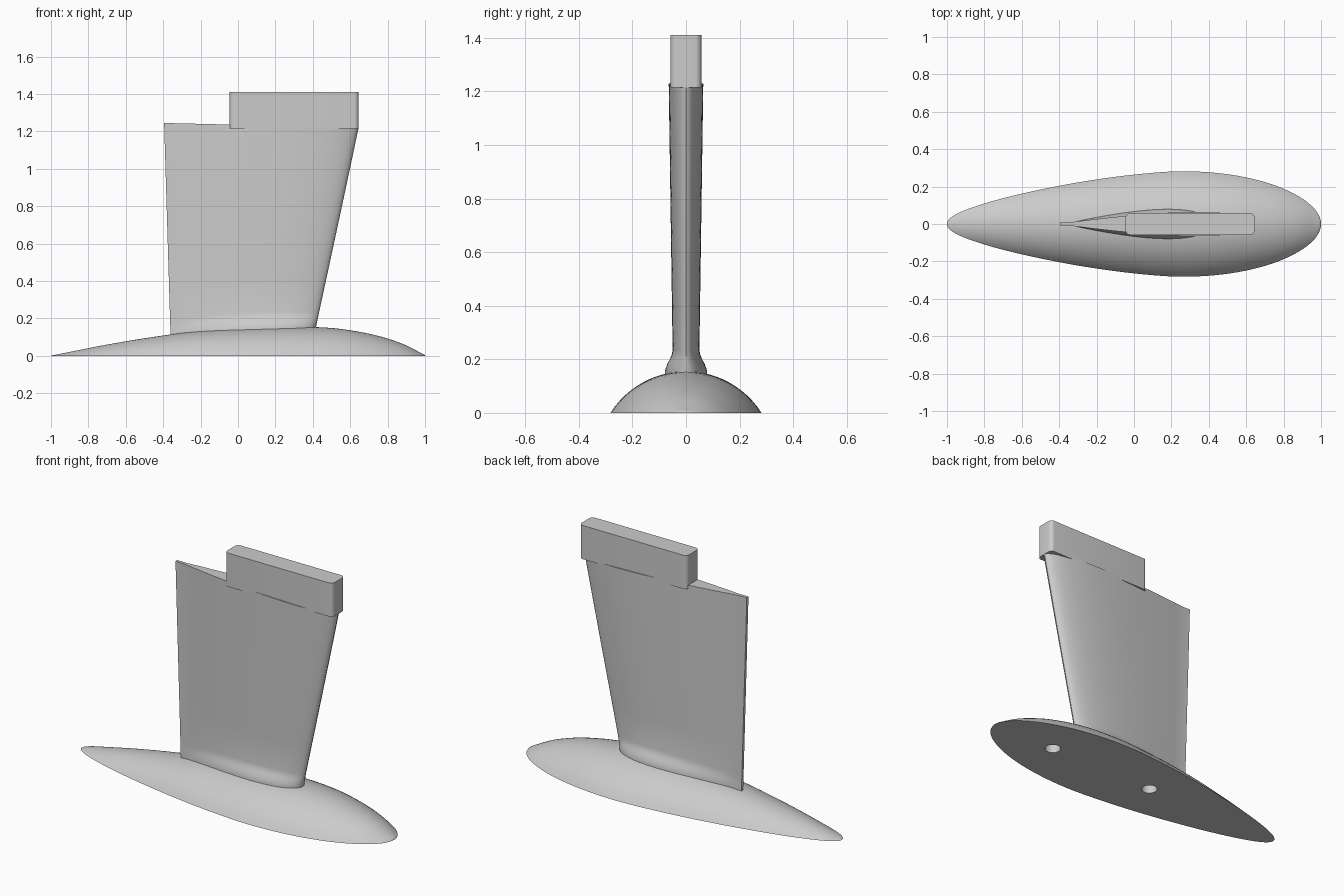
import bpy, bmesh, math

if "Cube" in bpy.data.objects:
    bpy.data.objects.remove(bpy.data.objects["Cube"], do_unlink=True)

grey = bpy.data.materials.new("plain grey")
grey.use_nodes = True
grey.diffuse_color = (0.6, 0.6, 0.6, 1)
grey.node_tree.nodes["Principled BSDF"].inputs["Base Color"].default_value = (0.6, 0.6, 0.6, 1)

# Bulb half width and height, sampled every 15 degrees of x = cos(angle)
WIDTH = [0, .08, .156, .222, .266, .282, .264, .229, .184, .136, .088, .044, 0]
HEIGHT = [0, .022, .07, .117, .149, .155, .146, .127, .094, .059, .028, .008, 0]


def spline(table, angle):
    """Smooth interpolation through an evenly spaced table."""
    p = angle / math.pi * (len(table) - 1)
    i = min(int(p), len(table) - 2)
    f = p - i
    b, c = table[i], table[i + 1]
    a = table[i - 1] if i else 2 * b - c
    d = table[i + 2] if i + 2 < len(table) else 2 * c - b
    return b + f / 2 * (c - a + f * (2 * a - 5 * b + 4 * c - d + f * (3 * (b - c) + d - a)))


def lerp(a, b, t):
    return a + (b - a) * t


def make(name, bm, sharp=35):
    bmesh.ops.recalc_face_normals(bm, faces=bm.faces[:])
    mesh = bpy.data.meshes.new(name)
    bm.to_mesh(mesh)
    bm.free()
    mesh.materials.append(grey)
    ob = bpy.data.objects.new(name, mesh)
    bpy.context.collection.objects.link(ob)
    smooth(ob, sharp)
    return ob


def select(ob):
    bpy.ops.object.select_all(action='DESELECT')
    ob.select_set(True)
    bpy.context.view_layer.objects.active = ob


def smooth(ob, sharp):
    select(ob)
    bpy.ops.object.shade_smooth_by_angle(angle=math.radians(sharp))


def loft(bm, rings, closed):
    for r, s in zip(rings, rings[1:]):
        for i in range(len(r) if closed else len(r) - 1):
            j = (i + 1) % len(r)
            bm.faces.new((r[i], r[j], s[j], s[i]))


# Bulb: circular-arc sections between two pointed ends, flat underneath
bm = bmesh.new()
STEPS, ARC = 64, 24
rings = []
for k in range(1, STEPS):
    ang = math.pi * k / STEPS
    w, h = spline(WIDTH, ang), spline(HEIGHT, ang)
    half = 2 * math.atan2(h, w)
    radius = w / math.sin(half)
    ring = []
    for i in range(ARC + 1):
        phi = lerp(-half, half, i / ARC)
        z = 0 if i in (0, ARC) else radius * (math.cos(phi) - math.cos(half))
        ring.append(bm.verts.new((math.cos(ang), radius * math.sin(phi), z)))
    rings.append(ring)
loft(bm, rings, False)
nose, tail = bm.verts.new((1, 0, 0)), bm.verts.new((-1, 0, 0))
for tip, ring in ((nose, rings[0]), (tail, rings[-1])):
    for a, b in zip(ring, ring[1:]):
        bm.faces.new((tip, a, b))
bm.faces.new([nose] + [r[0] for r in rings] + [tail] + [r[-1] for r in reversed(rings)])
bulb = make("bulb", bm)

# Two blind bolt holes in the flat underside
for x in (0.585, -0.11):
    bpy.ops.mesh.primitive_cylinder_add(vertices=32, radius=0.043, depth=0.2, location=(x, 0, 0))
    cutter = bpy.context.object
    cutter.hide_render = True
    cutter.data.materials.append(grey)
    select(bulb)
    mod = bulb.modifiers.new("bolt_hole", 'BOOLEAN')
    mod.operation = 'DIFFERENCE'
    mod.solver = 'EXACT'
    mod.object = cutter
    bpy.ops.object.modifier_apply(modifier=mod.name)
    bpy.data.objects.remove(cutter, do_unlink=True)
smooth(bulb, 35)


# Fin: foil sections with a flared root that follows the bulb
def foil(t):
    """Foil half thickness, 1 at its thickest point."""
    return 10 * (.2969 * t ** .5 - .126 * t - .3516 * t ** 2 + .2843 * t ** 3 - .1015 * t ** 4)


CHORD = 28
stations = [(i / CHORD) ** 1.6 for i in range(CHORD + 1)]
flare = [(-.04, .08), (0, .079), (.015, .075), (.03, .069), (.045, .061), (.06, .054), (.08, .05)]
rows = [(off, thick, 0) for off, thick in flare]
rows += [(.08, lerp(.05, .0645, k / 6), k / 6) for k in range(1, 7)]
bm = bmesh.new()
rings = []
for off, thick, up in rows:
    upper, lower = [], []
    for t in stations:
        level = lerp(.14 + off, 1.22 + .025 * t, up)
        x = lerp(.42 + (level - .155) * .211, -.36 - (level - .115) * .031, t)
        root = spline(HEIGHT, math.acos(x)) + off
        z = lerp(root, 1.22 + .025 * t, up)
        y = thick * foil(t)
        if t > 0.5:
            y = max(y, .008)
        upper.append(bm.verts.new((x, y, z)))
        if t > 0:
            lower.append(bm.verts.new((x, -y, z)))
    rings.append(upper + lower[::-1])
loft(bm, rings, True)
bm.faces.new(rings[0])
bm.faces.new(rings[-1])
make("fin", bm)

# Mounting block on top of the fin, with rounded upright corners
bm = bmesh.new()
bmesh.ops.create_cube(bm, size=1)
for v in bm.verts:
    v.co = (0.3 + v.co.x * 0.69, v.co.y * 0.116, 1.3125 + v.co.z * 0.195)
upright = [e for e in bm.edges if abs(e.verts[0].co.z - e.verts[1].co.z) > 0.1]
bmesh.ops.bevel(bm, geom=upright, offset=0.024, segments=6, profile=0.5, affect='EDGES')
make("mounting_block", bm)
